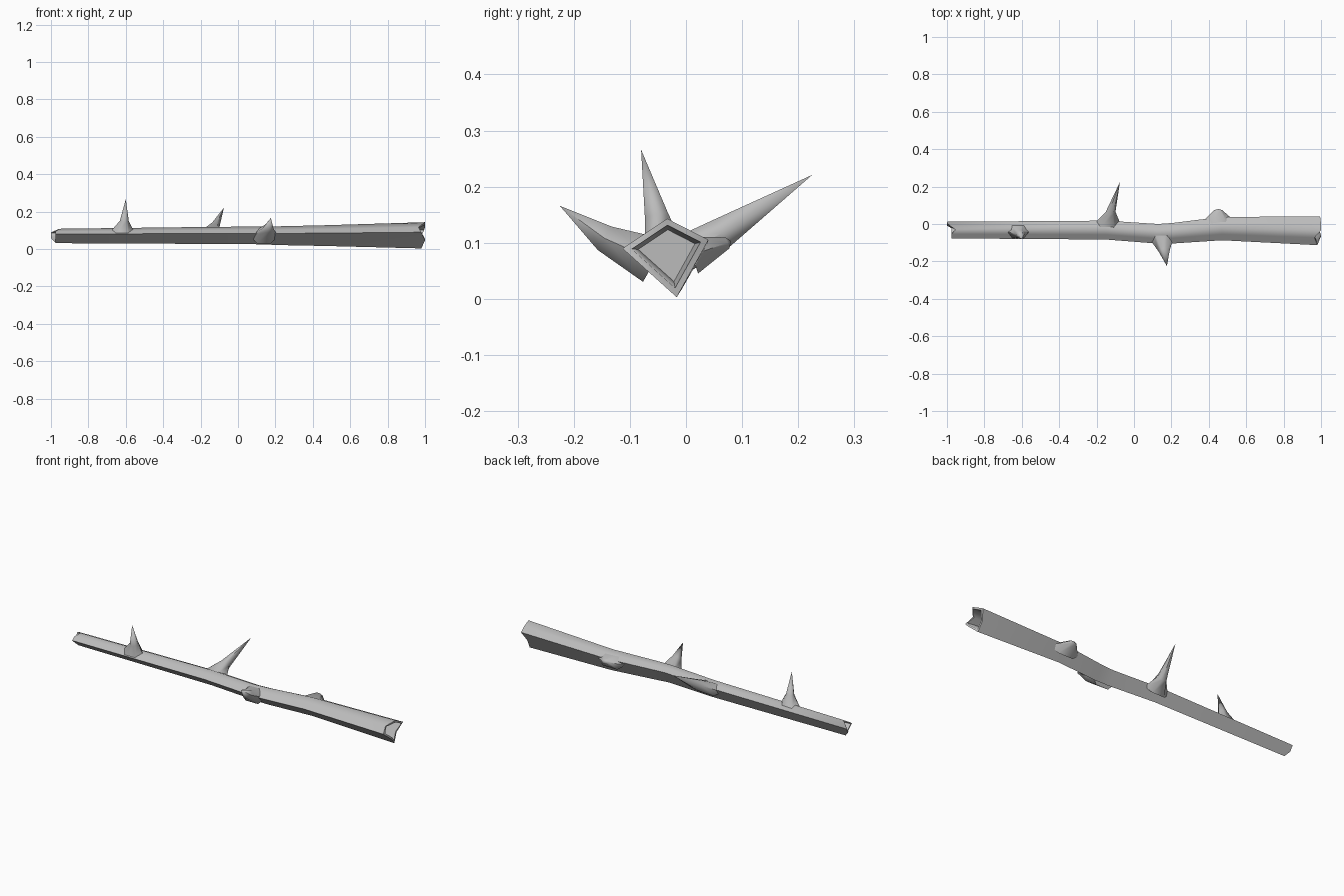
import bpy, bmesh, math
from mathutils import Vector

cube = bpy.data.objects.get("Cube")
if cube:
    bpy.data.objects.remove(cube, do_unlink=True)

bark = bpy.data.materials.new("grey bark")
bark.use_nodes = True
GREY = (0.5, 0.5, 0.5, 1)
bark.diffuse_color = GREY
bark.node_tree.nodes["Principled BSDF"].inputs["Base Color"].default_value = GREY

# Four-cornered section in a unit box (y, z), with a point added mid-side
CORNERS = [Vector(c) for c in ((0, .62), (.52, 1), (1, .73), (.63, 0))]
SECTION = []
for i, c in enumerate(CORNERS):
    SECTION += [c, (c + CORNERS[(i + 1) % 4]) / 2]


def finish(name, bm):
    bmesh.ops.recalc_face_normals(bm, faces=bm.faces)
    mesh = bpy.data.meshes.new(name)
    bm.to_mesh(mesh)
    bm.free()
    mesh.materials.append(bark)
    ob = bpy.data.objects.new(name, mesh)
    bpy.context.collection.objects.link(ob)
    bpy.ops.object.select_all(action='DESELECT')
    ob.select_set(True)
    bpy.context.view_layer.objects.active = ob
    return ob


def bridge(bm, a, b):
    n = len(a)
    for i in range(n):
        j = (i + 1) % n
        bm.faces.new((a[i], a[j], b[j], b[i]))


def ring(bm, xs, box, scale=1.0):
    y0, y1, z0, z1 = box
    pts = [Vector((y0 + p.x * (y1 - y0), z0 + p.y * (z1 - z0))) for p in SECTION]
    mid = sum(pts, Vector((0, 0))) / len(pts)
    return [bm.verts.new((x, *(mid + (p - mid) * scale))) for x, p in zip(xs, pts)]


# Branch: sections as x and (y min, y max, z min, z max)
THIN = (-.077, .012, .031, .108)
THICK = (-.113, .04, .003, .143)
MIDDLE = [(-.15, (-.083, .018, .027, .118)), (.13, (-.105, 0, .025, .12)),
          (.21, (-.104, .006, .021, .121)), (.47, (-.087, .038, .016, .127))]
# Broken ends: x of each rim point, from the -y corner over the top
THIN_RIM = (-.975, -.975, -.955, -.98, -1, -1, -.975, -.975)
THICK_RIM = (.98, .965, 1, 1, .995, .975, .98, 1)

bm = bmesh.new()
loops = []


def hollow_end(rim, box, depth):
    deep = ring(bm, [depth] * 8, box, .66)
    bm.faces.new(deep)
    return [deep, ring(bm, rim, box, .8), ring(bm, rim, box)]


loops += hollow_end(THIN_RIM, THIN, -.91)
loops += [ring(bm, [x] * 8, box) for x, box in MIDDLE]
loops += reversed(hollow_end(THICK_RIM, THICK, .91))
for a, b in zip(loops, loops[1:]):
    bridge(bm, a, b)
finish("branch", bm)
bpy.ops.object.shade_smooth_by_angle(angle=math.radians(75))


# Thorns: rings of (centre, half width along the branch, half width across)
def thorn(name, rings, tip):
    bm = bmesh.new()
    tip = Vector(tip)
    along = Vector((1, 0, 0))
    axis = tip - Vector(rings[0][0])
    axis.x = 0
    across = axis.cross(along).normalized()
    loops = []
    for centre, w, h in rings:
        loops.append([bm.verts.new(Vector(centre) + along * w * math.cos(a) + across * h * math.sin(a))
                      for a in (math.tau * k / 6 for k in range(6))])
    bm.faces.new(loops[0])
    for a, b in zip(loops, loops[1:]):
        bridge(bm, a, b)
    point = bm.verts.new(tip)
    last = loops[-1]
    for i in range(6):
        bm.faces.new((last[i], last[(i + 1) % 6], point))
    finish(name, bm)
    bpy.ops.object.shade_smooth_by_angle(angle=math.radians(60))


thorn("top_thorn", [((-.62, -.04, .09), .065, .04), ((-.608, -.053, .15), .024, .024)],
      (-.6, -.08, .266))
thorn("back_thorn", [((-.145, -.005, .08), .075, .038), ((-.125, .065, .118), .026, .032)],
      (-.075, .225, .221))
thorn("front_thorn", [((.14, -.055, .068), .075, .05), ((.16, -.145, .108), .03, .028)],
      (.176, -.225, .166))
thorn("broken_stub", [((.455, .01, .078), .09, .04), ((.45, .074, .1), .022, .012)],
      (.452, .08, .103))
